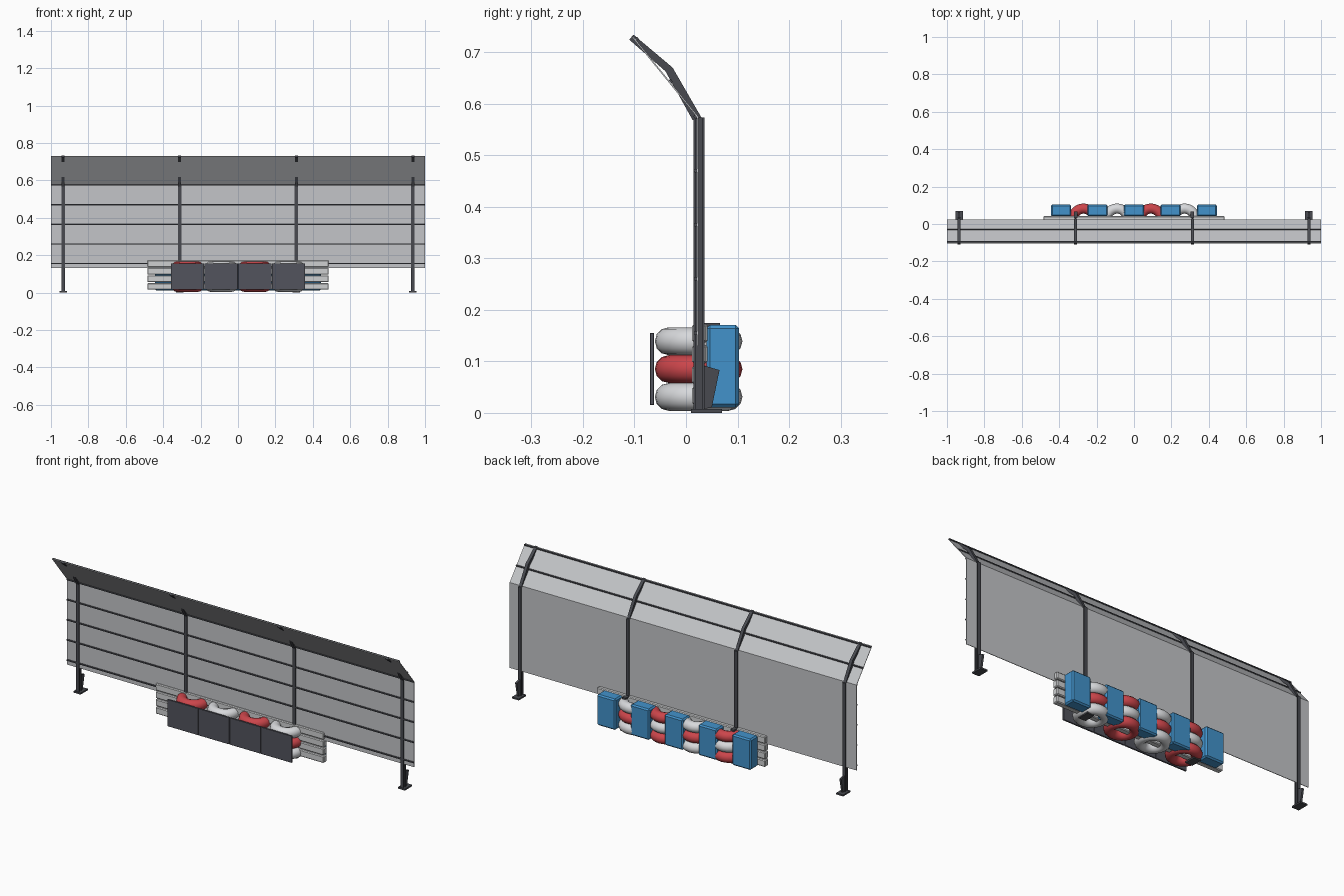
import bpy, bmesh, math

cube = bpy.data.objects.get("Cube")
if cube:
    bpy.data.objects.remove(cube, do_unlink=True)


def material(name, r, g, b):
    m = bpy.data.materials.new(name)
    m.use_nodes = True
    m.diffuse_color = (r, g, b, 1)
    m.node_tree.nodes["Principled BSDF"].inputs["Base Color"].default_value = (r, g, b, 1)
    return m


STEEL = material("dark steel", 0.065, 0.068, 0.08)
PLATE = material("slate rubber", 0.085, 0.088, 0.11)
MESH = material("fence grey", 0.55, 0.56, 0.58)
RAIL = material("galvanised rail", 0.62, 0.63, 0.64)
BLUE = material("blue foam", 0.055, 0.29, 0.6)
RED = material("red tyre", 0.6, 0.06, 0.07)
WHITE = material("white tyre", 0.68, 0.69, 0.71)


def prism(name, profile, x0, x1, mat, bevel=0):
    """Extrude a (y, z) outline from x0 to x1."""
    bm = bmesh.new()
    ends = [[bm.verts.new((x, y, z)) for y, z in profile] for x in (x0, x1)]
    n = len(profile)
    bm.faces.new(ends[0])
    bm.faces.new(ends[1])
    for i in range(n):
        j = (i + 1) % n
        bm.faces.new((ends[0][i], ends[0][j], ends[1][j], ends[1][i]))
    bmesh.ops.recalc_face_normals(bm, faces=bm.faces)
    me = bpy.data.meshes.new(name)
    bm.to_mesh(me)
    bm.free()
    me.materials.append(mat)
    ob = bpy.data.objects.new(name, me)
    bpy.context.collection.objects.link(ob)
    if bevel:
        mod = ob.modifiers.new("Bevel", "BEVEL")
        mod.width = bevel
        mod.segments = 1
    return ob


def box(name, x, w, y0, y1, z0, z1, mat, bevel=0):
    outline = [(y0, z0), (y1, z0), (y1, z1), (y0, z1)]
    return prism(name, outline, x - w / 2, x + w / 2, mat, bevel)


def cable(name, y, z):
    bpy.ops.mesh.primitive_cylinder_add(vertices=6, radius=0.004, depth=2,
                                        location=(0, y, z), rotation=(0, math.pi / 2, 0))
    ob = bpy.context.object
    ob.name = name
    ob.data.materials.append(STEEL)


# Fence sheet and its overhanging top sheet
box("fence_panel", 0, 2, 0.021, 0.024, 0.13, 0.575, MESH)
prism("overhang_panel", [(0.022, 0.573), (0.024, 0.575), (-0.103, 0.731), (-0.105, 0.729)],
      -1, 1, MESH)

# Cables on the front of the fence and on top of the overhang
for i in range(5):
    cable("fence_cable", 0.0185, 0.155 + 0.105 * i)
for y, z in ((-0.03, 0.643), (-0.096, 0.726)):
    cable("overhang_cable", y, z)

# Posts: H section, cranked arm, foot plate and gusset
for x in (-0.935, -0.312, 0.312, 0.935):
    for y in (0.0145, 0.0315):
        box("post_flange", x, 0.018, y, y + 0.004, 0.005, 0.573, STEEL)
    box("post_web", x, 0.006, 0.0185, 0.0315, 0.005, 0.573, STEEL)
    prism("post_arm", [(0.013, 0.568), (0.03, 0.573), (-0.026, 0.67), (-0.102, 0.734),
                       (-0.11, 0.724), (-0.04, 0.663)], x - 0.008, x + 0.008, STEEL)
    box("foot_plate", x, 0.04, 0.01, 0.07, 0, 0.008, STEEL)
    prism("post_gusset", [(0.034, 0.008), (0.05, 0.01), (0.065, 0.083), (0.034, 0.092)],
          x - 0.005, x + 0.005, STEEL)

# Guard rails
for i in range(4):
    z = 0.015 + 0.0405 * i
    box("guard_rail", 0, 0.97, 0.012, 0.042, z, z + 0.036, RAIL, 0.004)
for x in (-0.312, 0.312):
    box("rail_bracket", x, 0.02, 0.034, 0.066, 0.166, 0.174, STEEL)

# Tyre stacks in alternating colours, with a facing plate in front of each
for col in range(4):
    x = -0.27 + 0.18 * col
    for row in range(3):
        bpy.ops.mesh.primitive_torus_add(major_segments=28, minor_segments=12,
                                         major_radius=0.058, minor_radius=0.027,
                                         location=(x, 0.0245, 0.031 + 0.054 * row))
        tyre = bpy.context.object
        tyre.name = "tyre"
        tyre.data.materials.append(RED if (col + row) % 2 == 0 else WHITE)
        bpy.ops.object.shade_smooth_by_angle(angle=math.radians(50))
    box("facing_plate", x, 0.178, -0.07, -0.062, 0.015, 0.155, PLATE, 0.001)

# Foam blocks between the stacks
for x in (-0.39, -0.195, 0, 0.195, 0.39):
    box("foam_block", x, 0.108, 0.04, 0.103, 0.01, 0.171, BLUE, 0.007)
